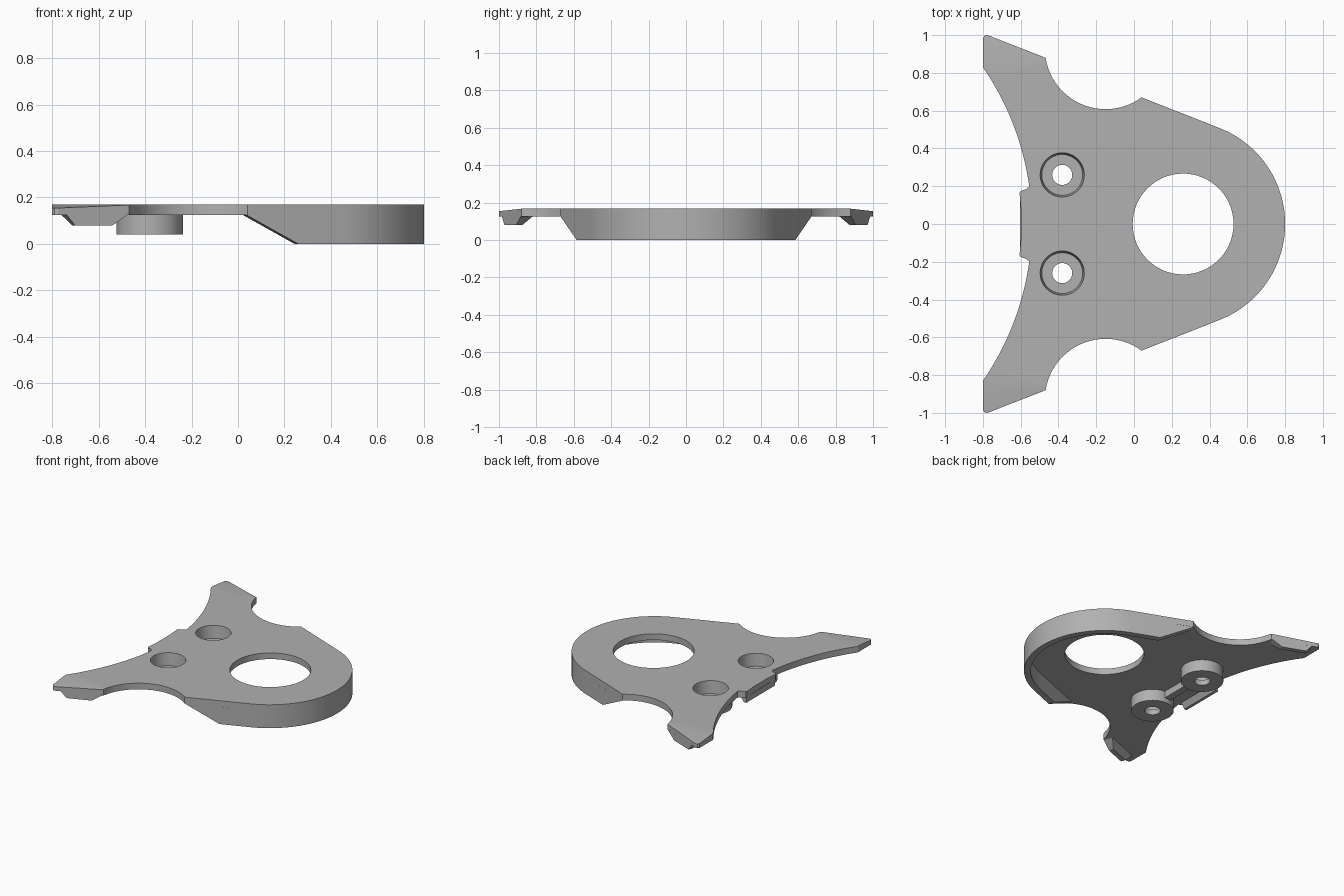
import bpy, bmesh, math
from mathutils import Vector

cube = bpy.data.objects.get("Cube")
if cube:
    bpy.data.objects.remove(cube, do_unlink=True)

TOP, UNDER = 0.17, 0.125
grey = bpy.data.materials.new("satin_grey")
grey.use_nodes = True
grey.diffuse_color = (0.44, 0.44, 0.44, 1)
grey.node_tree.nodes["Principled BSDF"].inputs["Base Color"].default_value = grey.diffuse_color


def finish(name, bm, mirror=False):
    bmesh.ops.recalc_face_normals(bm, faces=bm.faces)
    mesh = bpy.data.meshes.new(name)
    bm.to_mesh(mesh)
    bm.free()
    mesh.materials.append(grey)
    ob = bpy.data.objects.new(name, mesh)
    bpy.context.collection.objects.link(ob)
    if mirror:
        mod = ob.modifiers.new("mirror_sides", "MIRROR")
        mod.use_axis = (False, True, False)
        mod.use_mirror_merge = False
    bpy.ops.object.select_all(action="DESELECT")
    ob.select_set(True)
    bpy.context.view_layer.objects.active = ob
    bpy.ops.object.shade_smooth_by_angle(angle=math.radians(25))
    return ob


def arc(cx, cy, r, start, end, n):
    """Points on an arc, angles in degrees."""
    angles = [math.radians(start + (end - start) * i / n) for i in range(n + 1)]
    return [(cx + r * math.cos(a), cy + r * math.sin(a)) for a in angles]


def skin(name, rings, closed=False, mirror=False):
    """Join matching rings of points, capping the ends unless closed."""
    bm = bmesh.new()
    loops = [[bm.verts.new(p) for p in ring] for ring in rings]
    n = len(loops[0])
    pairs = list(zip(loops, loops[1:]))
    if closed:
        pairs.append((loops[-1], loops[0]))
    else:
        bm.faces.new(loops[0])
        bm.faces.new(loops[-1])
    for a, b in pairs:
        for i in range(n):
            j = (i + 1) % n
            bm.faces.new((a[i], a[j], b[j], b[i]))
    return finish(name, bm, mirror)


# Plate outline: half of it, from the nose round to the rear tab
half = arc(0.255, 0, 0.545, 0, 69, 28)
half += arc(-0.15, 0.93, 0.322, -53.8, -171, 28)
half += [(-0.775, 1.0), (-0.79, 0.998), (-0.80, 0.985)]
half += arc(-2.0, 0, 1.459, 34.7, 7.8, 18)
half += [(-0.575, 0.183), (-0.6, 0.175), (-0.606, 0.165), (-0.599, 0.08)]
outline = half + [(x, -y) for x, y in reversed(half[1:])]
holes = [arc(0.26, 0, 0.267, 0, 360, 64)[:-1]]
holes += [arc(-0.38, s * 0.26, 0.117, 0, 360, 48)[:-1] for s in (1, -1)]

bm = bmesh.new()
for loop in [outline] + holes:
    vs = [bm.verts.new((x, y, UNDER)) for x, y in loop]
    for i, v in enumerate(vs):
        bm.edges.new((v, vs[(i + 1) % len(vs)]))
bmesh.ops.triangle_fill(bm, edges=bm.edges[:], use_beauty=True, normal=(0, 0, 1))
raised = bmesh.ops.extrude_face_region(bm, geom=bm.faces[:], use_keep_orig=True)["geom"]
for v in raised:
    if isinstance(v, bmesh.types.BMVert):
        v.co.z = TOP
# Arm tips slope down gently on top
for side in (1, -1):
    bmesh.ops.bisect_plane(bm, geom=bm.verts[:] + bm.edges[:] + bm.faces[:],
                           plane_co=(0, side * 0.86, 0), plane_no=(0, 1, 0))
for v in bm.verts:
    if v.co.z > 0.15 and abs(v.co.y) > 0.86:
        v.co.z -= 0.11 * (abs(v.co.y) - 0.86)
finish("plate", bm)

# Deep rim hanging below the round end, with its ends cut on a slant
slope = Vector((math.cos(math.radians(69)), math.sin(math.radians(69))))
path = [(Vector(p), Vector(p) - Vector((0.255, 0))) for p in arc(0.255, 0, 0.545, -69, 69, 56)]
for s in (1, -1):
    n = Vector((slope.x, s * slope.y))
    run = [(Vector((x, s * y)), n) for x, y in ((0.26, 0.584), (0.04, 0.669))]
    path = path + run if s > 0 else run[::-1] + path
rings = []
for p, n in path:
    q = p - n.normalized() * 0.045
    low = min(UNDER - 0.002, max(0, (0.26 - p.x) / 0.22 * UNDER))
    rings.append([(p.x, p.y, UNDER), (p.x, p.y, low), (q.x, q.y, low), (q.x, q.y, UNDER + 0.01)])
skin("rim", rings)

# Counterbored screw bosses
profile = [(0.117, TOP), (0.108, 0.08), (0.053, 0.08), (0.053, 0.04), (0.143, 0.04), (0.143, 0.13)]
turns = [math.tau * i / 48 for i in range(48)]
skin("screw_boss", [[(-0.38 + r * math.cos(a), 0.26 + r * math.sin(a), z) for r, z in profile]
                    for a in turns], closed=True, mirror=True)

# Wedge feet along the outer edge of each arm tip
inward = Vector((-0.36, -0.93, 0))


def foot_ring(x_start, x_end, z, width):
    a, b = (Vector((x, 0.88 - (x + 0.468) * 0.39, z)) for x in (x_start, x_end))
    return [a, b, b + inward * width, a + inward * width]


skin("tip_foot", [foot_ring(-0.47, -0.74, UNDER + 0.005, 0.07),
                  foot_ring(-0.54, -0.70, 0.08, 0.035)], mirror=True)

# Rear locating tab and the rib joining the bosses
tab = ((-0.603, 0.13), (-0.6, 0.085), (-0.58, 0.085), (-0.55, 0.13))
skin("rear_tab", [[(x, y, z) for x, z in tab] for y in (-0.165, 0.165)])
rib = ((-0.42, 0.13), (-0.42, 0.075), (-0.37, 0.075), (-0.37, 0.13))
skin("boss_rib", [[(x, y, z) for x, z in rib] for y in (-0.14, 0.14)])
